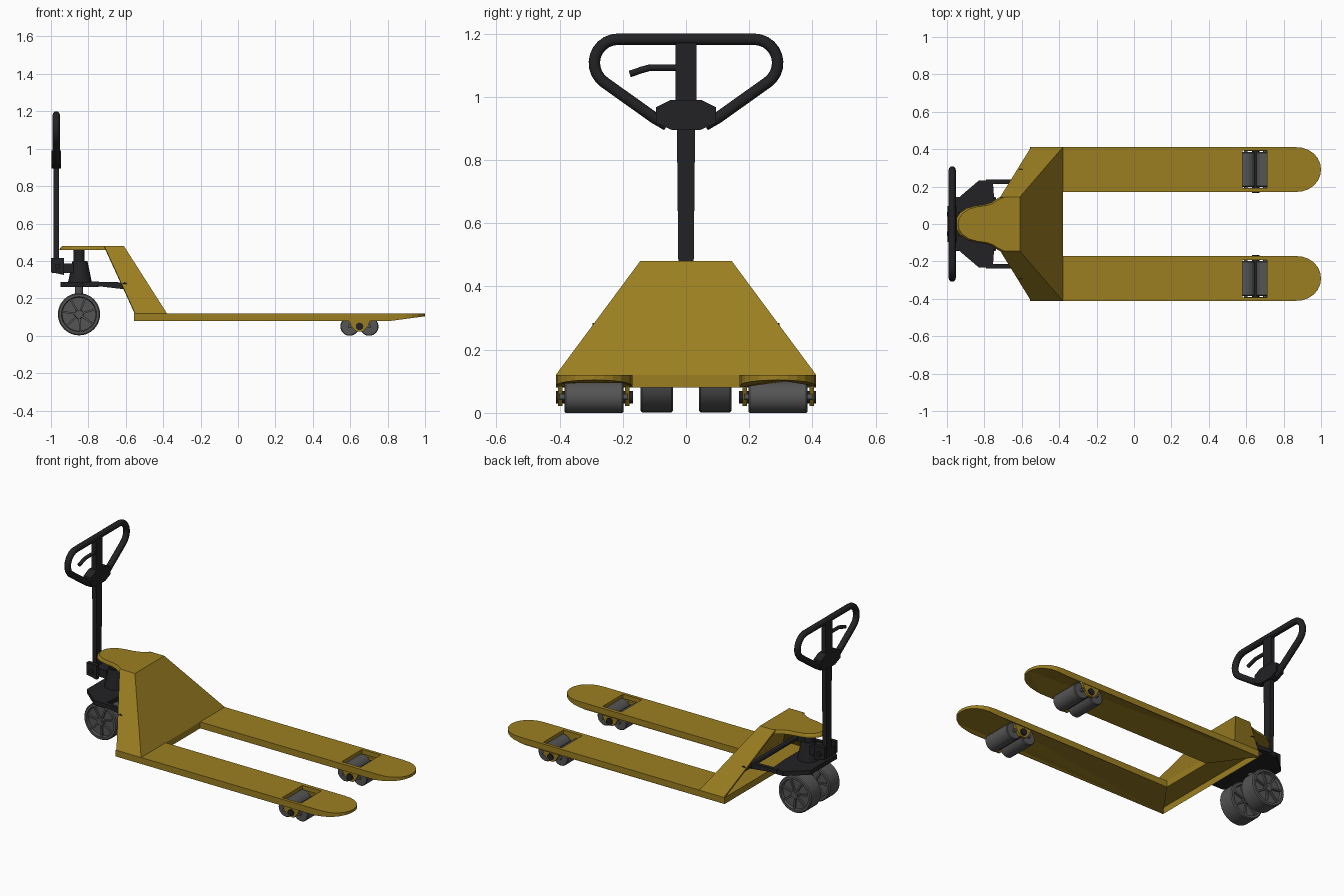
import bpy, bmesh, math
from mathutils import Vector

if "Cube" in bpy.data.objects:
    bpy.data.objects.remove(bpy.data.objects["Cube"])


def material(name, rgb):
    m = bpy.data.materials.new(name)
    m.diffuse_color = (*rgb, 1)
    m.use_nodes = True
    m.node_tree.nodes["Principled BSDF"].inputs["Base Color"].default_value = m.diffuse_color
    return m


YELLOW = material("yellow_paint", (0.33, 0.21, 0.015))
BLACK = material("black_paint", (0.016, 0.016, 0.018))
GREY = material("dark_grey", (0.09, 0.09, 0.09))


def finish(bm, name, mat, smooth=False):
    bmesh.ops.recalc_face_normals(bm, faces=bm.faces)
    me = bpy.data.meshes.new(name)
    bm.to_mesh(me)
    bm.free()
    ob = bpy.data.objects.new(name, me)
    bpy.context.collection.objects.link(ob)
    me.materials.append(mat)
    bpy.ops.object.select_all(action='DESELECT')
    bpy.context.view_layer.objects.active = ob
    ob.select_set(True)
    if smooth:
        bpy.ops.object.shade_smooth_by_angle(angle=math.radians(35))
    return ob


def loft(bm, rings, closed=False):
    """Skin a stack of equal-length point rings, capped or closed on itself."""
    vs = [[bm.verts.new(p) for p in r] for r in rings]
    n = len(vs[0])
    for a, b in zip(vs, vs[1:] + (vs[:1] if closed else [])):
        for i in range(n):
            bm.faces.new((a[i], a[(i + 1) % n], b[(i + 1) % n], b[i]))
    if not closed:
        bm.faces.new(vs[0][::-1])
        bm.faces.new(vs[-1])


def prism(name, pts, lo, hi, mat, axis='z'):
    place = {'z': lambda p, h: (p[0], p[1], h), 'y': lambda p, h: (p[0], h, p[1]),
             'x': lambda p, h: (h, p[0], p[1])}[axis]
    bm = bmesh.new()
    loft(bm, [[place(p, h) for p in pts] for h in (lo, hi)])
    return finish(bm, name, mat)


def box(name, x, y, z, mat):
    return prism(name, [(x[0], y[0]), (x[1], y[0]), (x[1], y[1]), (x[0], y[1])], *z, mat)


def rod(name, a, b, r1, mat, r2=None, seg=24):
    a, b = Vector(a), Vector(b)
    q = (b - a).to_track_quat('Z', 'Y')
    bm = bmesh.new()
    loft(bm, [[c + q @ Vector((r * math.cos(t), r * math.sin(t), 0))
               for t in (2 * math.pi * i / seg for i in range(seg))]
              for c, r in ((a, r1), (b, r1 if r2 is None else r2))])
    return finish(bm, name, mat, True)


def wheel(name, x, y, z, profile, seg=40):
    """Turn an (offset, radius) profile about an axis parallel to y."""
    bm = bmesh.new()
    loft(bm, [[(x + r * math.cos(t), y + o, z + r * math.sin(t)) for o, r in profile]
              for t in (2 * math.pi * i / seg for i in range(seg))], closed=True)
    return finish(bm, name, GREY, True)


def tube(name, pts, r, cyclic=False):
    cu = bpy.data.curves.new(name, 'CURVE')
    cu.dimensions = '3D'
    cu.bevel_depth, cu.bevel_resolution, cu.use_fill_caps = r, 3, True
    s = cu.splines.new('POLY')
    s.points.add(len(pts) - 1)
    for p, co in zip(s.points, pts):
        p.co = (*co, 1)
    s.use_cyclic_u = cyclic
    cu.materials.append(BLACK)
    ob = bpy.data.objects.new(name, cu)
    bpy.context.collection.objects.link(ob)


# Fork frame: U-shaped slab with rounded tips, sloped underside and roller slots
half = [(-0.555, 0.412), (0.85, 0.412)]
half += [(0.85 + 0.15 * math.sin(t) ** 0.85, 0.291 + 0.121 * math.cos(t))
         for t in (math.pi * i / 12 for i in range(1, 12))]
half += [(0.85, 0.17), (-0.38, 0.17)]
outline = half + [(x, -y) for x, y in reversed(half)]
bm = bmesh.new()
loft(bm, [[(x, y, z) for x, y in outline] for z in (0.08, 0.12)])
bmesh.ops.bisect_plane(bm, geom=bm.verts[:] + bm.edges[:] + bm.faces[:],
                       plane_co=(0.82, 0, 0), plane_no=(1, 0, 0))
for v in bm.verts:
    if v.co.z < 0.1 and v.co.x > 0.82:
        v.co.z += (v.co.x - 0.82) / 0.18 * 0.024
frame = finish(bm, "fork_frame", YELLOW)
for s in (-1, 1):
    y = sorted((s * 0.193, s * 0.393))
    cutter = box("slot_cutter", (0.58, 0.71), y, (0, 0.3), YELLOW)
    cutter.hide_render = True
    mod = frame.modifiers.new("slot", 'BOOLEAN')
    mod.operation, mod.object, mod.solver = 'DIFFERENCE', cutter, 'EXACT'
    bpy.context.view_layer.objects.active = frame
    bpy.ops.object.modifier_apply(modifier="slot")
    bpy.data.objects.remove(cutter)

# Sheet-metal tower: sloped front with two side panels, open at the back
bm = bmesh.new()
rows = [[(-0.55, 0.412, 0.12), (-0.38, 0.412, 0.12)], [(-0.715, 0.145, 0.48), (-0.61, 0.145, 0.48)]]
v = [[bm.verts.new(p) for p in r + [(x, -y, z) for x, y, z in reversed(r)]] for r in rows]
for i in range(3):
    bm.faces.new((v[0][i + 1], v[0][i], v[1][i], v[1][i + 1]))
me = bpy.data.meshes.new("tower_shell")
bm.normal_update()
bm.to_mesh(me)
bm.free()
me.materials.append(YELLOW)
tower = bpy.data.objects.new("tower_shell", me)
bpy.context.collection.objects.link(tower)
mod = tower.modifiers.new("thickness", 'SOLIDIFY')
# front panel winding decides the inward side
mod.thickness = 0.012
mod.offset = -1 if me.polygons[1].normal.x > 0 else 1

# Top plate with a waisted round nose, slightly chamfered
side = [(-0.61, 0.145), (-0.695, 0.145), (-0.725, 0.132), (-0.755, 0.112), (-0.79, 0.1),
        (-0.84, 0.093), (-0.885, 0.081), (-0.92, 0.058), (-0.94, 0.03)]
nose = side + [(-0.945, 0)] + [(x, -y) for x, y in reversed(side)]
bm = bmesh.new()
loft(bm, [[(-0.61 + (x + 0.61) * k, y * w, z) for x, y in nose]
          for k, w, z in ((1.03, 1.05, 0.458), (1.02, 1.03, 0.468), (0.985, 0.99, 0.48))])
finish(bm, "top_plate", YELLOW)

# Load rollers with their link plates and bolts
for s in (-1, 1):
    for x in (0.597, 0.701):
        wheel("load_roller", x, s * 0.291, 0.05,
              [(-0.093, 0.008), (-0.093, 0.046), (-0.089, 0.05), (0.089, 0.05), (0.093, 0.046), (0.093, 0.008)])
        rod("roller_axle", (x, s * 0.185, 0.05), (x, s * 0.4, 0.05), 0.01, GREY, seg=12)
    for y in (0.178, 0.39):
        prism("roller_link", [(0.59, 0.085), (0.61, 0.045), (0.632, 0.022), (0.668, 0.022),
                              (0.69, 0.045), (0.71, 0.085)], s * y, s * (y + 0.015), YELLOW, 'y')
    rod("link_bolt", (0.65, s * 0.167, 0.05), (0.65, s * 0.412, 0.05), 0.02, BLACK)

# Steering wheels: recessed discs with spokes
for s in (-1, 1):
    c = s * 0.0925
    wheel("steer_wheel", -0.85, c, 0.115,
          [(-0.052, 0.004), (-0.052, 0.022), (-0.036, 0.024), (-0.036, 0.09), (-0.052, 0.094),
           (-0.052, 0.107), (-0.046, 0.113), (0.046, 0.113), (0.052, 0.107), (0.052, 0.094),
           (0.036, 0.09), (0.036, 0.024), (0.052, 0.022), (0.052, 0.004)])
    for i in range(7):
        t = 2 * math.pi * i / 7 + 0.3
        d, n = Vector((math.cos(t), math.sin(t))), Vector((-math.sin(t), math.cos(t))) * 0.005
        o = Vector((-0.85, 0.115))
        prism("wheel_spoke", [o + d * 0.018 - n, o + d * 0.094 - n, o + d * 0.094 + n, o + d * 0.018 + n],
              c - 0.048, c + 0.048, GREY, 'y')
rod("steer_axle", (-0.85, -0.146, 0.115), (-0.85, 0.146, 0.115), 0.012, GREY)
rod("steer_post", (-0.85, 0, 0.1), (-0.85, 0, 0.27), 0.022, GREY)

# Pump: base plate, tapered housing, piston and rear arms
plate = [(-0.95, 0.13), (-0.83, 0.232), (-0.755, 0.232), (-0.745, 0.1)]
prism("pump_base", plate + [(x, -y) for x, y in reversed(plate)], 0.26, 0.287, BLACK)
rod("pump_housing", (-0.845, 0, 0.28), (-0.845, 0, 0.4), 0.065, BLACK, 0.04)
rod("pump_piston", (-0.85, 0, 0.39), (-0.85, 0, 0.46), 0.03, BLACK)
for s in (-1, 1):
    prism("lift_arm", [(-0.79, 0.27), (-0.79, 0.29), (-0.6, 0.285), (-0.58, 0.25), (-0.62, 0.25)],
          s * 0.215, s * 0.238, BLACK, 'y')
rod("cross_shaft", (-0.605, -0.295, 0.268), (-0.605, 0.295, 0.268), 0.016, BLACK)

# Handle pivot bracket
box("pivot_block", (-0.995, -0.88), (-0.04, 0.04), (0.335, 0.385), BLACK)
for s in (-1, 1):
    prism("pivot_cheek", [(-1.0, 0.34), (-0.93, 0.325), (-0.93, 0.415), (-1.0, 0.415)],
          s * 0.04, s * 0.065, BLACK, 'y')
rod("pivot_pin", (-0.965, -0.075, 0.37), (-0.965, 0.075, 0.37), 0.014, BLACK)

# Handle shaft, hub, loop and lever
X = -0.972
bm = bmesh.new()
loft(bm, [[(X + a * 0.014, b * w, z) for a, b in ((-1, -1), (1, -1), (1, 1), (-1, 1))]
          for z, w in ((0.34, 0.023), (0.92, 0.029), (0.97, 0.033), (1.18, 0.033))])
finish(bm, "handle_shaft", BLACK)
hub = [(0.045, 0.895), (0.095, 0.917), (0.095, 0.967), (0.048, 0.99)]
prism("handle_hub", hub + [(-y, z) for y, z in reversed(hub)], -0.998, -0.947, BLACK, 'x')
arc = [(0.215 + 0.075 * math.cos(t), 1.107 + 0.075 * math.sin(t))
       for t in (math.radians(-55 + 145 * i / 10) for i in range(11))]
loop = [(0.06, 0.91), (0.1, 0.933)] + arc
tube("handle_loop", [(X, y, z) for y, z in loop + [(-y, z) for y, z in reversed(loop)]], 0.019)
tube("release_lever", [(X, y, z) for y, z in ((0, 1.092), (-0.115, 1.092), (-0.14, 1.085), (-0.178, 1.072))], 0.011)
